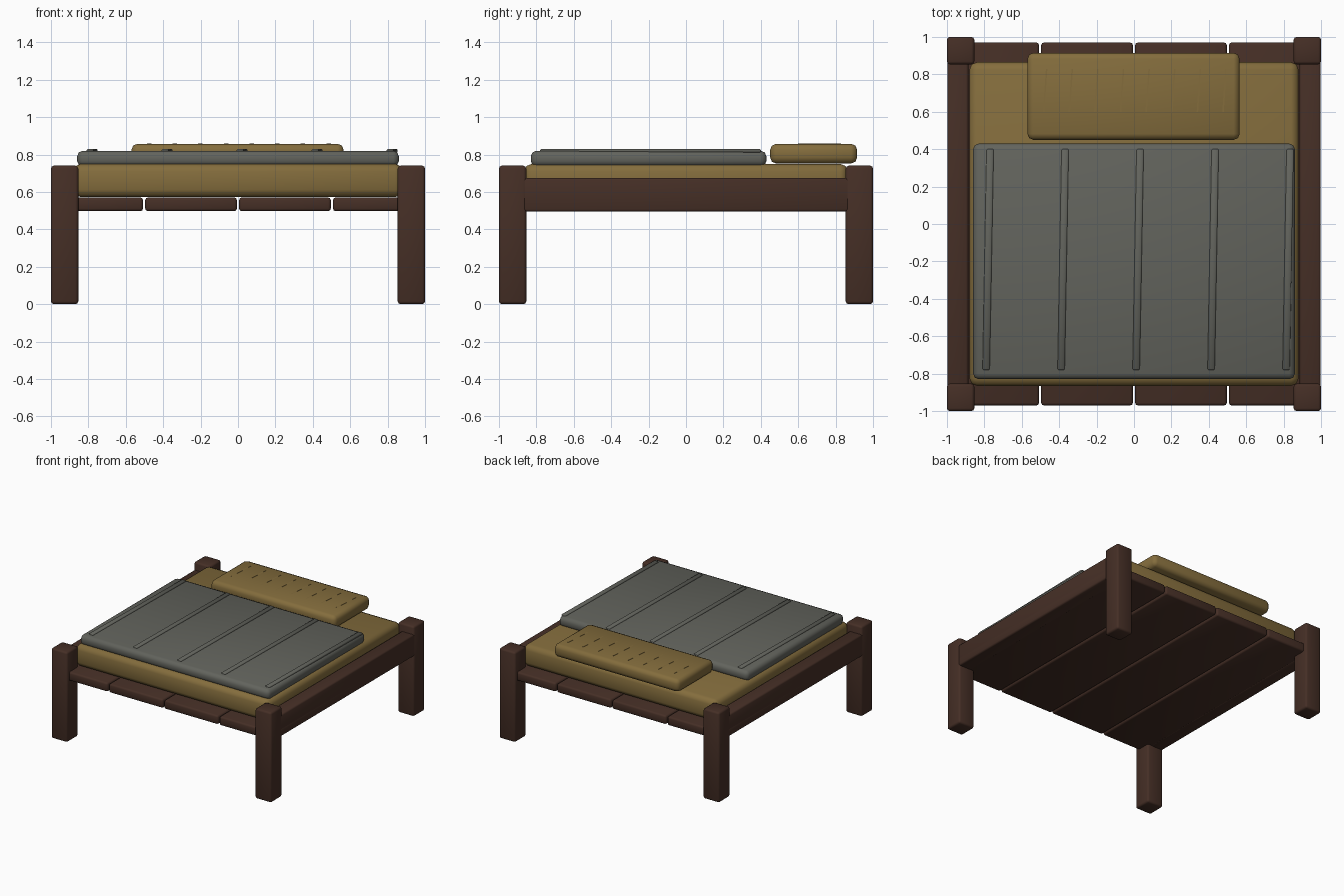
import bpy
import math
from mathutils import Matrix

cube = bpy.data.objects.get("Cube")
if cube:
    bpy.data.objects.remove(cube, do_unlink=True)


def make_material(name, rgb):
    mat = bpy.data.materials.new(name)
    mat.use_nodes = True
    mat.diffuse_color = (*rgb, 1)
    mat.node_tree.nodes["Principled BSDF"].inputs["Base Color"].default_value = (*rgb, 1)
    return mat


wood = make_material("dark wood", (0.06, 0.028, 0.019))
straw = make_material("straw fabric", (0.23, 0.152, 0.046))
wool = make_material("grey wool", (0.122, 0.125, 0.108))


def box(name, low, high, mat, bevel=0.0, segments=2, skew=0.0):
    """Box between two corners, rounded, optionally sheared in x along y."""
    size = [b - a for a, b in zip(low, high)]
    centre = [(a + b) / 2 for a, b in zip(low, high)]
    bpy.ops.mesh.primitive_cube_add(size=1, location=centre)
    obj = bpy.context.object
    obj.name = obj.data.name = name
    shear = Matrix.Identity(4)
    shear[0][1] = skew
    obj.data.transform(shear @ Matrix.Diagonal((*size, 1)))
    obj.data.materials.append(mat)
    if bevel:
        mod = obj.modifiers.new("rounded edges", "BEVEL")
        mod.width = bevel
        mod.segments = segments
        mod.limit_method = "NONE"
        bpy.ops.object.modifier_apply(modifier=mod.name)
        bpy.ops.object.shade_smooth_by_angle(angle=math.radians(50))
    return obj


# Corner posts
for y, end in ((-0.927, "front"), (0.927, "back")):
    for x, side in ((-0.927, "right"), (0.927, "left")):
        box(f"{end}_{side}_post", (x - 0.073, y - 0.073, 0),
            (x + 0.073, y + 0.073, 0.74), wood, 0.015)

# Side rails
for x, side in ((-0.942, "right"), (0.942, "left")):
    box(f"{side}_rail", (x - 0.056, -0.93, 0.495),
        (x + 0.056, 0.93, 0.675), wood, 0.012)

# Base boards running front to back
for i in range(4):
    x = -0.753 + i * 0.502
    box(f"base_board_{i + 1}", (x - 0.245, -0.97, 0.497),
        (x + 0.245, 0.97, 0.57), wood, 0.014)

# Bedding
box("mattress", (-0.88, -0.865, 0.572), (0.88, 0.865, 0.75), straw, 0.04)
box("blanket", (-0.86, -0.83, 0.735), (0.86, 0.43, 0.82), wool, 0.03)
box("pillow", (-0.57, 0.45, 0.752), (0.565, 0.915, 0.857), straw, 0.032)

# Raised bands on the blanket, leaning slightly
for i in range(5):
    x = -0.78 + i * 0.401
    box(f"blanket_band_{i + 1}", (x - 0.019, -0.78, 0.81),
        (x + 0.019, 0.4, 0.829), wool, 0.005, 1, skew=0.018)

# Shallow creases on the pillow
for i in range(8):
    x = -0.475 + i * 0.137
    box(f"pillow_crease_{i + 1}", (x - 0.004, 0.6, 0.853),
        (x + 0.004, 0.83, 0.858), straw, skew=0.07)
